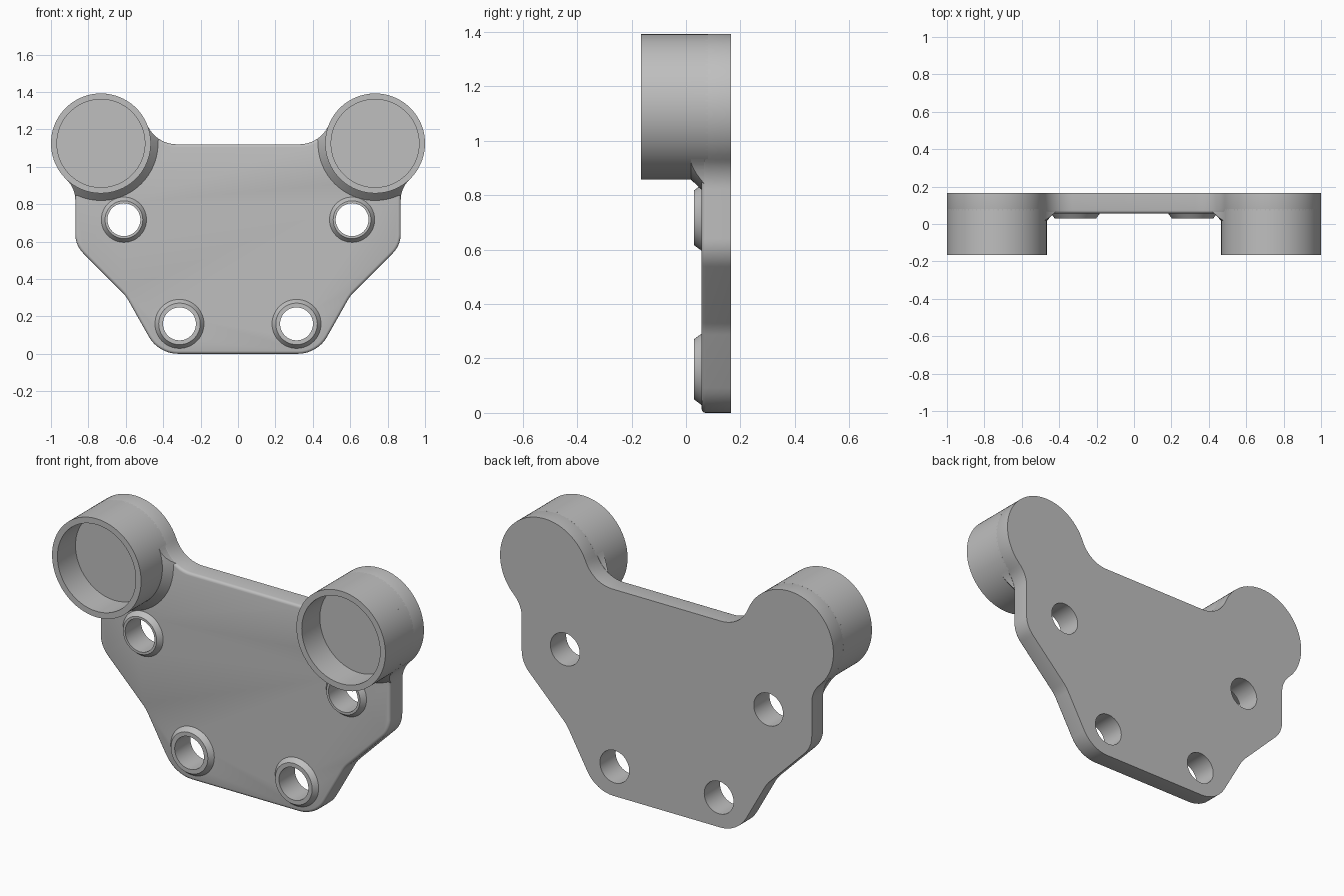
import bpy, bmesh, math
from mathutils import Vector

cube = bpy.data.objects.get("Cube")
if cube:
    bpy.data.objects.remove(cube, do_unlink=True)

BACK, FACE, RIM = 0.165, 0.057, -0.165
CUP, CUP_R = Vector((0.733, 1.125)), 0.267
HOLE_R = 0.088

grey = bpy.data.materials.new("plain grey")
grey.use_nodes = True
colour = (0.52, 0.52, 0.52, 1)
grey.diffuse_color = colour
grey.node_tree.nodes["Principled BSDF"].inputs["Base Color"].default_value = colour


def finish(name, bm):
    bmesh.ops.recalc_face_normals(bm, faces=bm.faces)
    mesh = bpy.data.meshes.new(name)
    bm.to_mesh(mesh)
    bm.free()
    mesh.materials.append(grey)
    obj = bpy.data.objects.new(name, mesh)
    bpy.context.collection.objects.link(obj)
    return obj


def smooth(obj):
    bpy.ops.object.select_all(action='DESELECT')
    obj.select_set(True)
    bpy.context.view_layer.objects.active = obj
    bpy.ops.object.shade_smooth_by_angle(angle=math.radians(35))


def boolean(obj, cutter, operation):
    mod = obj.modifiers.new("cut", 'BOOLEAN')
    mod.object, mod.operation, mod.solver = cutter, operation, 'EXACT'
    bpy.context.view_layer.objects.active = obj
    bpy.ops.object.modifier_apply(modifier=mod.name)


def lathe(name, profile, x, z, segments=72):
    """Revolve closed (radius, y) profile about an axis along y."""
    bm = bmesh.new()
    verts = [bm.verts.new((r, y, 0)) for r, y in profile]
    edges = [bm.edges.new((a, b)) for a, b in zip(verts, verts[1:] + verts[:1])]
    bmesh.ops.spin(bm, geom=verts + edges, cent=(0, 0, 0), axis=(0, 1, 0),
                   angle=math.tau, steps=segments, use_duplicate=False)
    bmesh.ops.remove_doubles(bm, verts=bm.verts, dist=1e-5)
    bmesh.ops.dissolve_degenerate(bm, edges=bm.edges, dist=1e-5)
    bmesh.ops.translate(bm, verts=bm.verts, vec=(x, 0, z))
    return finish(name, bm)


def arc(centre, r, a0, a1, steps):
    return [centre + r * Vector((math.cos(a), math.sin(a)))
            for a in (a0 + (a1 - a0) * i / steps for i in range(steps + 1))]


def rounded(prev, corner, nxt, r, steps=8):
    """Points of a tangent arc replacing a corner."""
    u, v = (prev - corner).normalized(), (nxt - corner).normalized()
    half = u.angle(v) / 2
    centre = corner + (u + v).normalized() * (r / math.sin(half))
    t = r / math.tan(half)
    a, b = corner + u * t - centre, corner + v * t - centre
    a0 = math.atan2(a.y, a.x)
    turn = math.atan2(a.x * b.y - a.y * b.x, a.dot(b))
    return arc(centre, r, a0, a0 + turn, steps)


def outline():
    side, top = 0.87, 1.12
    p = [Vector(c) for c in ((0, 0), (0.425, 0), (0.6, 0.31), (side, 0.58), (side, 0.8))]
    pts = []
    for i, r in ((1, 0.18), (2, 0.2), (3, 0.145)):
        pts += rounded(p[i - 1], p[i], p[i + 1], r)
    # blends from the side edge and the top edge into the cup
    r1, r2 = 0.15, 0.17
    dx = side + r1 - CUP.x
    c1 = CUP + Vector((dx, -math.sqrt((CUP_R + r1) ** 2 - dx * dx)))
    dz = top + r2 - CUP.y
    c2 = CUP + Vector((-math.sqrt((CUP_R + r2) ** 2 - dz * dz), dz))
    a1 = math.atan2(c1.y - CUP.y, c1.x - CUP.x)
    a2 = math.atan2(c2.y - CUP.y, c2.x - CUP.x)
    pts += arc(c1, r1, math.pi, a1 + math.pi, 8)
    pts += arc(CUP, CUP_R, a1, a2, 40)[1:-1]
    pts += arc(c2, r2, a2 - math.pi, -math.pi / 2, 10)
    return pts + [Vector((-q.x, q.y)) for q in reversed(pts)]


def slab(name, front, back, bevel=0):
    bm = bmesh.new()
    face = bm.faces.new([bm.verts.new((q.x, front, q.y)) for q in outline()])
    rim = list(face.edges)
    # back wall and back face
    new = bmesh.ops.extrude_face_region(bm, geom=[face], use_keep_orig=True)["geom"]
    moved = [g for g in new if isinstance(g, bmesh.types.BMVert)]
    bmesh.ops.translate(bm, verts=moved, vec=(0, back - front, 0))
    if bevel:
        bmesh.ops.bevel(bm, geom=rim, offset=bevel, segments=3, profile=0.5,
                        affect='EDGES', clamp_overlap=False)
    return finish(name, bm)


# Mounting plate with a rounded front edge
plate = slab("mounting_plate", FACE, BACK, 0.015)
blank = slab("outline_cutter", -0.1, BACK)

for label, s in (("left", 1), ("right", -1)):
    # Open cup on the upper corner
    cup = lathe(label + "_cup", [(0, -0.01), (0.235, -0.01), (0.235, RIM), (CUP_R, RIM),
                                 (CUP_R, 0.08), (0, 0.08)], s * CUP.x, CUP.y, 96)
    smooth(cup)
    # Sloped collar between cup and plate, trimmed to the plate outline
    collar = lathe(label + "_cup_collar", [(0, 0), (0.25, 0), (0.315, 0.067), (0, 0.067)],
                   s * CUP.x, CUP.y, 96)
    boolean(collar, blank, 'INTERSECT')
    smooth(collar)
    # Screw holes with raised tapered bosses
    for level, x, z, r in (("upper", 0.61, 0.717, 0.121), ("lower", 0.313, 0.16, 0.131)):
        drill = lathe("drill", [(0, -0.3), (HOLE_R, -0.3), (HOLE_R, 0.3), (0, 0.3)], s * x, z, 48)
        boolean(plate, drill, 'DIFFERENCE')
        bpy.data.objects.remove(drill, do_unlink=True)
        boss = lathe(f"{label}_{level}_boss", [(HOLE_R, 0.06), (HOLE_R, 0.03), (r - 0.02, 0.03),
                                               (r, FACE), (r, 0.06)], s * x, z, 48)
        smooth(boss)

smooth(plate)
bpy.data.objects.remove(blank, do_unlink=True)
